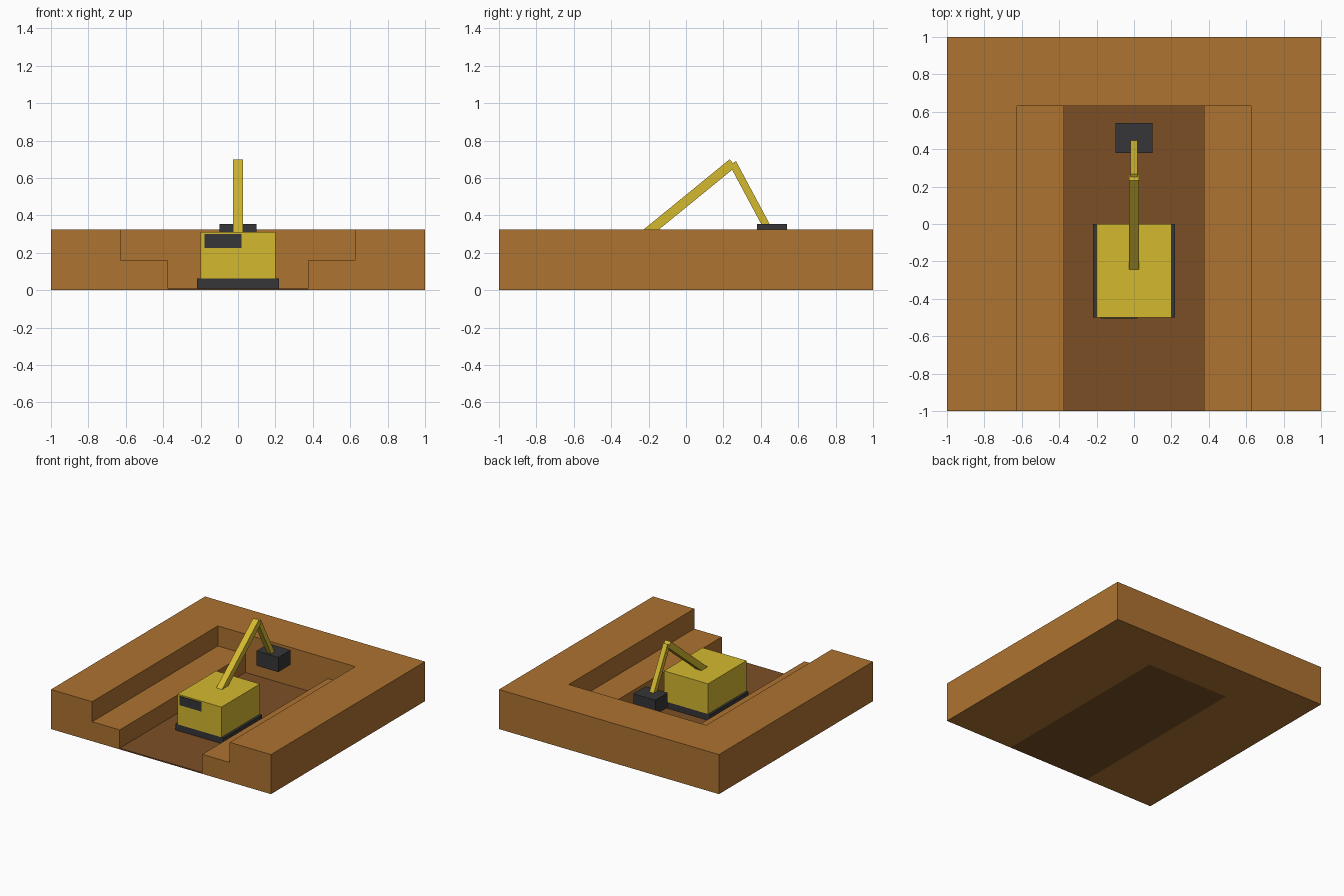
import bpy, bmesh, math
from mathutils import Vector, Matrix

if "Cube" in bpy.data.objects:
    bpy.data.objects.remove(bpy.data.objects["Cube"], do_unlink=True)


def linear(c):
    c /= 255
    return c / 12.92 if c <= 0.04045 else ((c + 0.055) / 1.055) ** 2.4


def material(name, *rgb):
    colour = (*[linear(c) for c in rgb], 1)
    mat = bpy.data.materials.new(name)
    mat.use_nodes = True
    mat.diffuse_color = colour
    mat.node_tree.nodes["Principled BSDF"].inputs["Base Color"].default_value = colour
    return mat


soil = material("soil brown", 174, 115, 48)
dark_soil = material("dark soil", 124, 79, 38)
yellow = material("machine yellow", 212, 185, 47)
charcoal = material("charcoal", 54, 54, 56)


def finish(name, bm, mat):
    bmesh.ops.recalc_face_normals(bm, faces=bm.faces)
    mesh = bpy.data.meshes.new(name)
    bm.to_mesh(mesh)
    bm.free()
    mesh.materials.append(mat)
    obj = bpy.data.objects.new(name, mesh)
    bpy.context.collection.objects.link(obj)
    return obj


def box(name, mat, x, y, z):
    """Box between the given (low, high) limits on each axis."""
    bm = bmesh.new()
    bmesh.ops.create_cube(bm, size=1)
    for v in bm.verts:
        v.co = [lim[0] if c < 0 else lim[1] for c, lim in zip(v.co, (x, y, z))]
    return finish(name, bm, mat)


def beam(name, mat, start, end, thick):
    """Square bar in the x = 0 plane, between two (y, z) points."""
    a, b = Vector((0, *start)), Vector((0, *end))
    d = b - a
    bm = bmesh.new()
    bmesh.ops.create_cube(bm, size=1)
    bmesh.ops.scale(bm, vec=(thick, d.length, thick), verts=bm.verts)
    turn = Matrix.Rotation(math.atan2(d.z, d.y), 4, "X")
    bmesh.ops.transform(bm, matrix=Matrix.Translation((a + b) / 2) @ turn, verts=bm.verts)
    return finish(name, bm, mat)


# Stepped pit walls: a block with a stepped trench cut in from the front
walls = box("pit_walls", soil, (-1, 1), (-1, 1), (0, 0.325))
half = [(0.375, -0.1), (0.375, 0.16), (0.625, 0.16), (0.625, 0.5)]
profile = half + [(-x, z) for x, z in reversed(half)]
bm = bmesh.new()
face = bm.faces.new([bm.verts.new((x, -1.2, z)) for x, z in profile])
side = bmesh.ops.extrude_face_region(bm, geom=[face])["geom"]
bmesh.ops.translate(bm, vec=(0, 1.83, 0),
                    verts=[v for v in side if isinstance(v, bmesh.types.BMVert)])
cutter = finish("trench_cutter", bm, soil)
cutter.hide_render = True
cut = walls.modifiers.new("trench", "BOOLEAN")
cut.operation = "DIFFERENCE"
cut.solver = "EXACT"
cut.object = cutter
bpy.context.view_layer.objects.active = walls
bpy.ops.object.modifier_apply(modifier=cut.name)
bpy.data.objects.remove(cutter, do_unlink=True)

# Pit floor
box("pit_floor", dark_soil, (-0.375, 0.375), (-1, 0.63), (0, 0.01))

# Excavator body
box("track_base", charcoal, (-0.22, 0.22), (-0.5, 0), (0.01, 0.062))
box("cab_body", yellow, (-0.2, 0.2), (-0.5, 0), (0.062, 0.31))
box("cab_window", charcoal, (-0.18, 0.02), (-0.505, -0.5), (0.227, 0.3))

# Digging arm
elbow = (0.25, 0.68)
beam("boom", yellow, (-0.25, 0.272), elbow, 0.052)
beam("stick", yellow, elbow, (0.432, 0.34), 0.04)
box("bucket", charcoal, (-0.1, 0.1), (0.38, 0.54), (0.235, 0.355))
